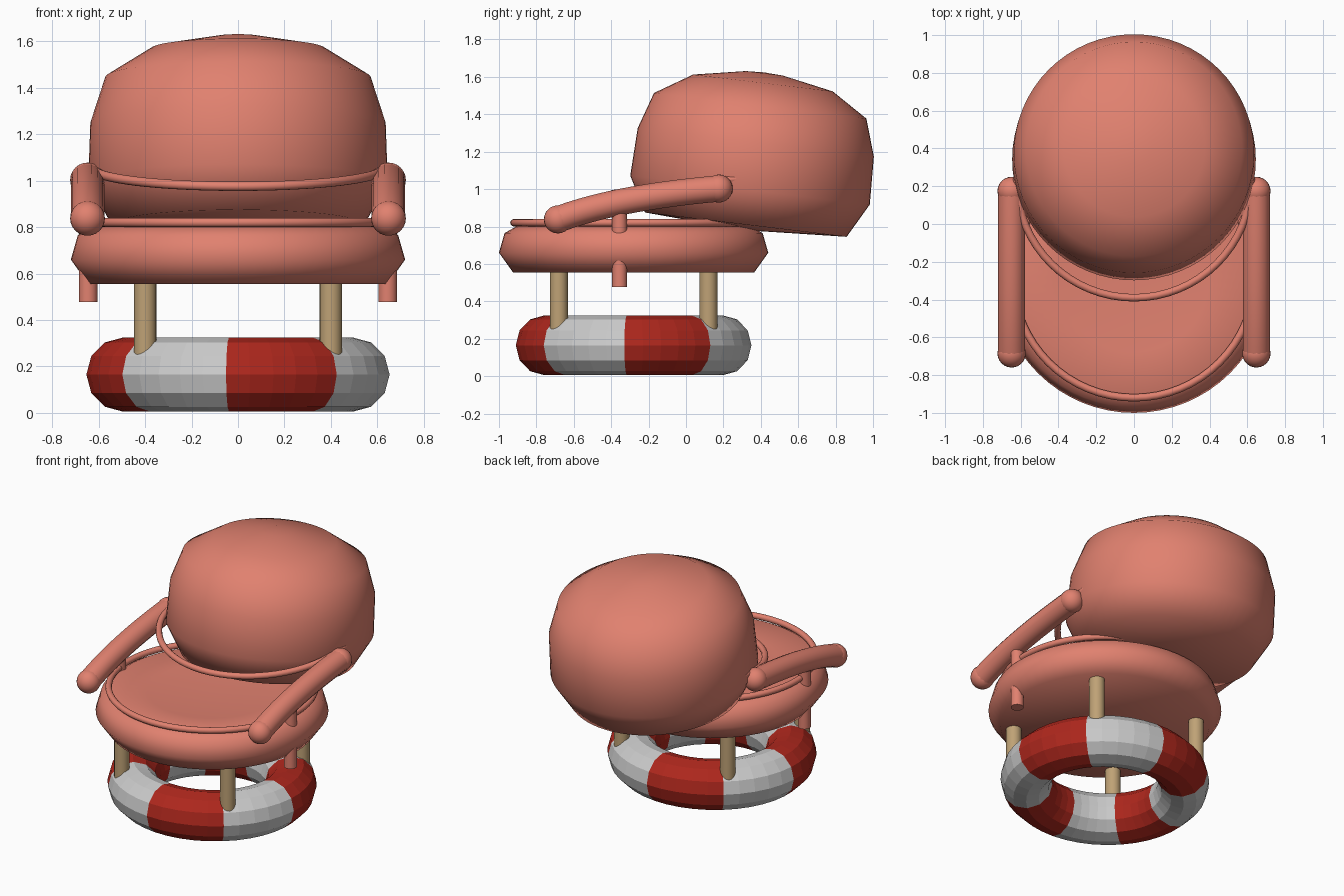
import bpy, bmesh, math
from mathutils import Matrix

if "Cube" in bpy.data.objects:
    bpy.data.objects.remove(bpy.data.objects["Cube"])

CY = -0.28  # y centre of seat and base


def material(name, rgb):
    m = bpy.data.materials.new(name)
    m.diffuse_color = (*rgb, 1)
    m.use_nodes = True
    m.node_tree.nodes["Principled BSDF"].inputs["Base Color"].default_value = m.diffuse_color
    return m


SALMON = material("salmon fabric", (0.75, 0.22, 0.16))
WOOD = material("light wood", (0.52, 0.36, 0.18))
RED = material("red", (0.42, 0.02, 0.012))
WHITE = material("white", (0.7, 0.7, 0.7))


def smooth(ob, angle=60):
    bpy.ops.object.select_all(action='DESELECT')
    ob.select_set(True)
    bpy.context.view_layer.objects.active = ob
    bpy.ops.object.shade_smooth_by_angle(angle=math.radians(angle))


def lathe(name, profile, loc, tilt=0.0, n=64):
    """Revolve (radius, height) points about a tilted upright axis."""
    bm = bmesh.new()
    vs = [bm.verts.new((r, 0, z)) for r, z in profile]
    es = [bm.edges.new(p) for p in zip(vs, vs[1:])]
    bmesh.ops.spin(bm, geom=vs + es, axis=(0, 0, 1), cent=(0, 0, 0),
                   angle=math.tau, steps=n, use_duplicate=False)
    bmesh.ops.remove_doubles(bm, verts=bm.verts, dist=1e-4)
    bmesh.ops.recalc_face_normals(bm, faces=bm.faces)
    me = bpy.data.meshes.new(name)
    bm.to_mesh(me)
    bm.free()
    ob = bpy.data.objects.new(name, me)
    bpy.context.collection.objects.link(ob)
    ob.location = loc
    ob.rotation_euler.x = tilt
    me.materials.append(SALMON)
    smooth(ob)
    return ob


def torus(name, loc, major, minor, tilt=0.0, n=64, m=12):
    bpy.ops.mesh.primitive_torus_add(location=loc, rotation=(tilt, 0, 0), major_radius=major,
                                     minor_radius=minor, major_segments=n, minor_segments=m)
    bpy.context.object.name = name
    return bpy.context.object


def post(name, x, y, z0, z1, r, mat):
    bpy.ops.mesh.primitive_cylinder_add(vertices=24, radius=r, depth=z1 - z0,
                                        location=(x, y, (z0 + z1) / 2))
    ob = bpy.context.object
    ob.name = name
    ob.data.materials.append(mat)
    smooth(ob, 40)


# Striped ring base: eight alternating 45 degree bands
base = torus("ring_base", (0, CY, 0.165), 0.495, 0.16, n=40, m=12)
base.data.transform(Matrix.Rotation(math.radians(-4.5), 4, 'Z'))
base.data.transform(Matrix.Diagonal((1, 0.965, 1, 1)))
base.data.materials.append(RED)
base.data.materials.append(WHITE)
for f in base.data.polygons:
    a = math.degrees(math.atan2(f.center.y / 0.965, f.center.x)) + 4.5
    f.material_index = math.floor(a / 45) % 2

# Four wooden legs
for x in (-0.4, 0.4):
    for y in (-0.4, 0.4):
        post("leg", x, CY + y, 0.2, 0.6, 0.048, WOOD)

# Seat cushion with dished top, and the back cushion leaning backwards
lathe("seat_cushion", [(0, 0.555), (0.645, 0.555), (0.72, 0.66), (0.69, 0.765),
                       (0.62, 0.805), (0.4, 0.79), (0, 0.77)], (0, CY, 0))
lathe("back_cushion", [(0, -0.03), (0.543, 0), (0.645, 0.186), (0.636, 0.443), (0.572, 0.64),
                       (0.376, 0.763), (0.1, 0.815), (0, 0.82)], (0, 0.32, 0.81), tilt=-0.12)

# Piping around both cushions
for pipe in (torus("seat_piping", (0, CY, 0.82), 0.64, 0.02),
             torus("back_piping", (0, 0.225, 1.05), 0.62, 0.02, tilt=0.12)):
    pipe.data.materials.append(SALMON)
    smooth(pipe)

# Padded armrests: curved tube, ball ends and a short support
ends = ((-0.685, 0.838), (0.175, 1.003))
for side in (-1, 1):
    x = 0.648 * side
    cu = bpy.data.curves.new("armrest", 'CURVE')
    cu.dimensions = '3D'
    cu.bevel_depth = 0.072
    cu.bevel_resolution = 5
    cu.materials.append(SALMON)
    sp = cu.splines.new('BEZIER')
    sp.bezier_points.add(1)
    handles = ((0.25, 0.095), (0.28, 0.025))
    for bp, (y, z), (dy, dz) in zip(sp.bezier_points, ends, handles):
        bp.co = (x, y, z)
        bp.handle_left = (x, y - dy, z - dz)
        bp.handle_right = (x, y + dy, z + dz)
    bpy.context.collection.objects.link(bpy.data.objects.new("armrest", cu))
    for y, z in ends:
        bpy.ops.mesh.primitive_uv_sphere_add(segments=24, ring_count=12, radius=0.075,
                                             location=(x, y, z))
        ball = bpy.context.object
        ball.name = "armrest_end"
        ball.data.materials.append(SALMON)
        smooth(ball)
    post("armrest_support", x - 0.003 * side, -0.355, 0.478, 0.92, 0.04, SALMON)
